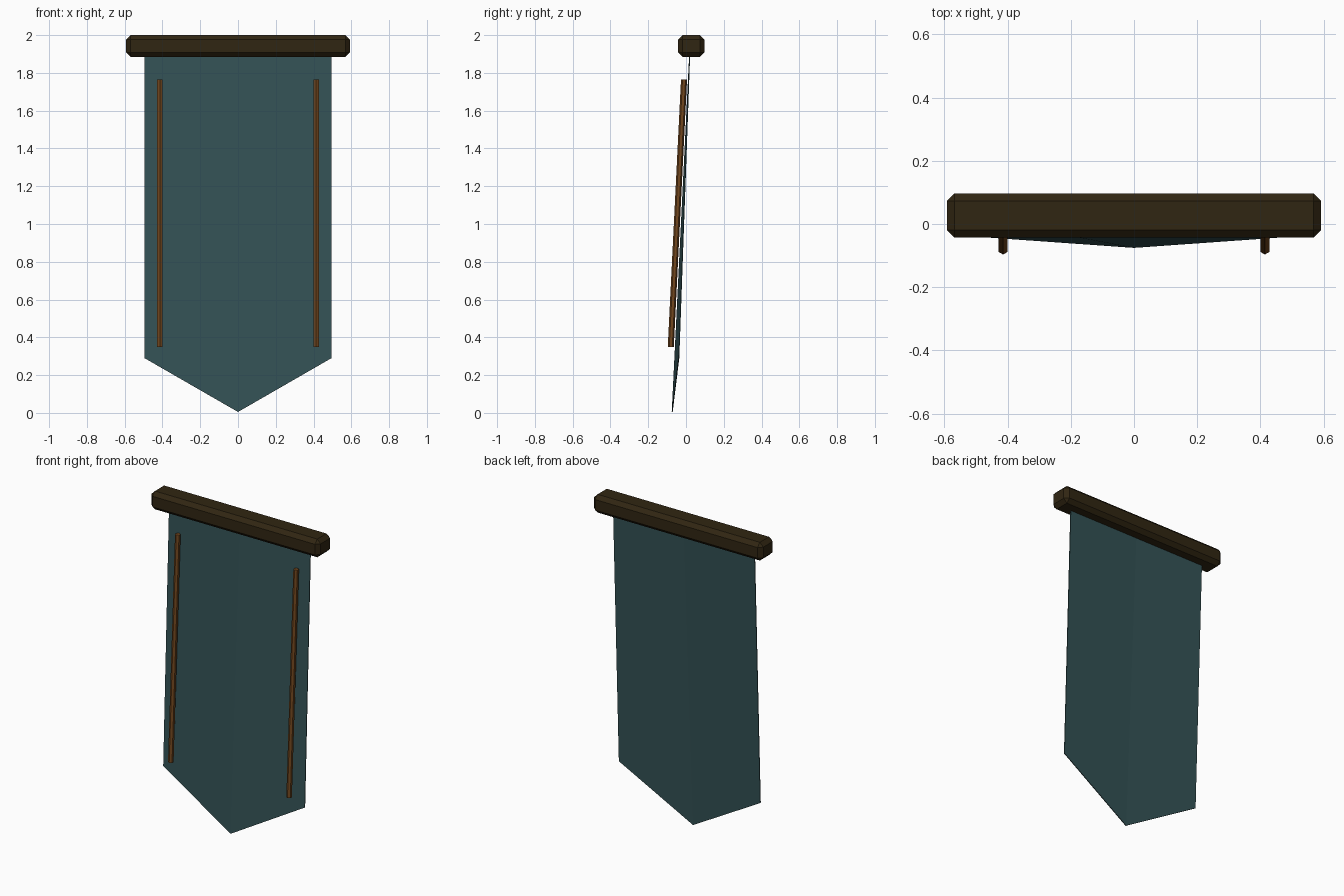
import bpy, bmesh
from mathutils import Vector

if "Cube" in bpy.data.objects:
    bpy.data.objects.remove(bpy.data.objects["Cube"])


def material(name, rgb):
    m = bpy.data.materials.new(name)
    m.diffuse_color = (*rgb, 1)
    m.use_nodes = True
    m.node_tree.nodes["Principled BSDF"].inputs["Base Color"].default_value = m.diffuse_color
    return m


def make(name, bm, mat):
    bmesh.ops.recalc_face_normals(bm, faces=bm.faces)
    mesh = bpy.data.meshes.new(name)
    bm.to_mesh(mesh)
    bm.free()
    mesh.materials.append(mat)
    ob = bpy.data.objects.new(name, mesh)
    bpy.context.collection.objects.link(ob)
    return ob


dark_wood = material("dark wood", (0.030, 0.019, 0.006))
teal = material("teal cloth", (0.034, 0.085, 0.092))
bronze = material("bronze trim", (0.17, 0.063, 0.013))

# Chamfered top bar
bm = bmesh.new()
bmesh.ops.create_cube(bm, size=1)
bmesh.ops.scale(bm, vec=(1.184, 0.14, 0.115), verts=bm.verts)
bmesh.ops.translate(bm, vec=(0, 0.027, 1.9425), verts=bm.verts)
bmesh.ops.bevel(bm, geom=bm.edges[:], offset=0.024, segments=1, affect='EDGES')
make("top_bar", bm, dark_wood)

# Pointed cloth, with its centre line leaning further forward than its sides
bm = bmesh.new()
columns = [[bm.verts.new((x, 0.02, 1.91)), bm.verts.new((x, y, z))]
           for x, y, z in ((-0.495, -0.038, 0.29), (0, -0.073, 0.005), (0.495, -0.038, 0.29))]
for a, b in zip(columns, columns[1:]):
    bm.faces.new((a[0], a[1], b[1], b[0]))
cloth = make("cloth", bm, teal)
thick = cloth.modifiers.new("thickness", 'SOLIDIFY')
thick.thickness = 0.005
thick.offset = 0

# Slim six-sided rods standing just in front of the cloth
for side, label in ((-1, "left"), (1, "right")):
    bm = bmesh.new()
    bmesh.ops.create_cone(bm, cap_ends=True, segments=6, radius1=0.016, radius2=0.016, depth=1.415)
    for v in bm.verts:
        v.co = Vector((v.co.x + side * 0.414, v.co.y - 0.0455 + v.co.z * 0.0495, v.co.z + 1.0575))
    make(label + "_rod", bm, bronze)
